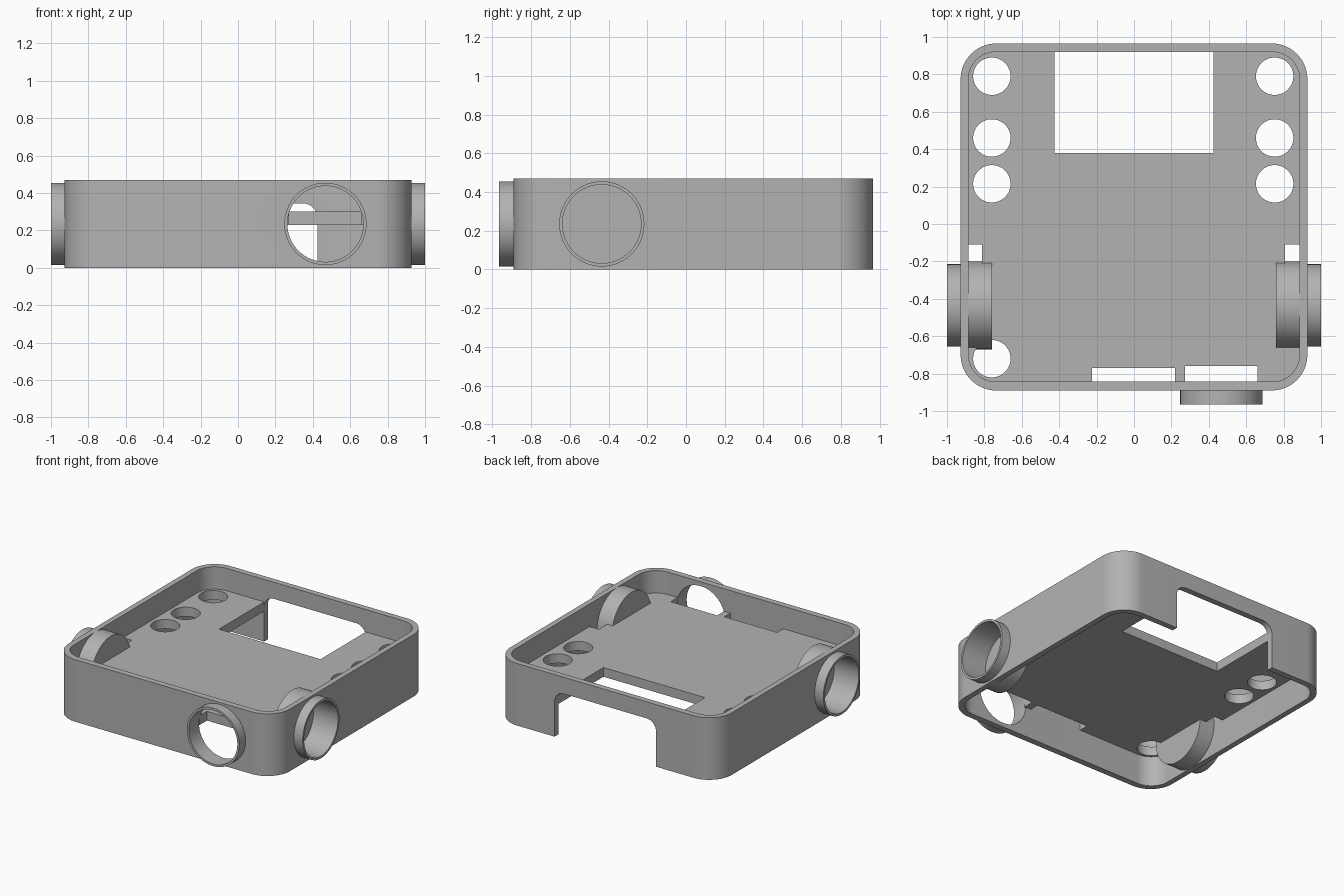
import bpy, bmesh, math
from mathutils import Matrix, Vector

if "Cube" in bpy.data.objects:
    bpy.data.objects.remove(bpy.data.objects["Cube"])

grey = bpy.data.materials.new("plain grey")
grey.use_nodes = True
grey.diffuse_color = (0.45, 0.45, 0.45, 1)
grey.node_tree.nodes["Principled BSDF"].inputs["Base Color"].default_value = grey.diffuse_color


def add_object(name, bm):
    bmesh.ops.recalc_face_normals(bm, faces=bm.faces)
    mesh = bpy.data.meshes.new(name)
    bm.to_mesh(mesh)
    bm.free()
    mesh.materials.append(grey)
    obj = bpy.data.objects.new(name, mesh)
    bpy.context.collection.objects.link(obj)
    return obj


def rounded_prism(name, x0, x1, y0, y1, z0, z1, radius, steps=16):
    """Upright prism over a rectangle with rounded corners."""
    bm = bmesh.new()
    corners = [(x1, y1, -1, -1), (x0, y1, 1, -1), (x0, y0, 1, 1), (x1, y0, -1, 1)]
    ring = []
    for i, (cx, cy, sx, sy) in enumerate(corners):
        for k in range(steps + 1):
            a = (i + k / steps) * math.pi / 2
            ring.append(bm.verts.new((cx + radius * (sx + math.cos(a)),
                                      cy + radius * (sy + math.sin(a)), z0)))
    face = bm.faces.new(ring)
    top = bmesh.ops.extrude_face_region(bm, geom=[face])["geom"]
    bmesh.ops.translate(bm, vec=(0, 0, z1 - z0),
                        verts=[v for v in top if isinstance(v, bmesh.types.BMVert)])
    return add_object(name, bm)


def box(name, x0, x1, y0, y1, z0, z1):
    bm = bmesh.new()
    bmesh.ops.create_cube(bm, size=1)
    bmesh.ops.scale(bm, vec=(x1 - x0, y1 - y0, z1 - z0), verts=bm.verts)
    bmesh.ops.translate(bm, vec=((x0 + x1) / 2, (y0 + y1) / 2, (z0 + z1) / 2), verts=bm.verts)
    return add_object(name, bm)


def cylinder(name, start, end, radius, sides=64):
    a, b = Vector(start), Vector(end)
    turn = (b - a).to_track_quat("Z", "Y").to_matrix().to_4x4()
    bm = bmesh.new()
    bmesh.ops.create_cone(bm, cap_ends=True, segments=sides, radius1=radius, radius2=radius,
                          depth=(b - a).length,
                          matrix=Matrix.Translation((a + b) / 2) @ turn)
    return add_object(name, bm)


def cut(target, *cutters):
    """Subtract each cutter from the target, then discard the cutter."""
    bpy.context.view_layer.objects.active = target
    for cutter in cutters:
        mod = target.modifiers.new("cut", "BOOLEAN")
        mod.operation, mod.solver, mod.object = "DIFFERENCE", "EXACT", cutter
        bpy.ops.object.modifier_apply(modifier=mod.name)
        bpy.data.objects.remove(cutter)


HEIGHT, MID = 0.47, 0.235
SIDE_Y, FRONT_X = -0.435, 0.467
BORE, COLLAR = 0.203, 0.22
parts = []

# Outer wall, open above and below
wall = rounded_prism("case_wall", -0.927, 0.927, -0.89, 0.965, 0, HEIGHT, 0.19)
cut(wall, rounded_prism("cutter", -0.885, 0.885, -0.843, 0.92, -0.1, 0.6, 0.145))

# Arched opening in the back wall
arch = rounded_prism("cutter", -0.425, 0.425, -0.345, 0.2, 0, 0.3, 0.08)
arch.data.transform(Matrix.Translation((0, 0.8, 0)) @ Matrix.Rotation(math.pi / 2, 4, "X")
                    @ Matrix.Scale(-1, 4, (0, 1, 0)) @ Matrix.Scale(-1, 4, (0, 0, 1)))
cut(wall, arch)

# Middle floor plate with its openings
floor = rounded_prism("floor_plate", -0.89, 0.89, -0.848, 0.925, 0.23, 0.30, 0.15)
cut(floor,
    box("cutter", -0.425, 0.425, 0.38, 1, 0, 0.5),
    box("cutter", -0.225, 0.218, -1, -0.77, 0, 0.5),
    box("cutter", 0.272, 0.66, -1, -0.76, 0, 0.5),
    box("cutter", -0.95, -0.813, -0.25, -0.11, 0, 0.5),
    box("cutter", 0.807, 0.95, -0.25, -0.11, 0, 0.5))
holes = [(x, y) for x in (-0.76, 0.752) for y in (0.79, 0.46, 0.215)] + [(-0.76, -0.72)]
for x, y in holes:
    cut(floor, cylinder("cutter", (x, y, 0), (x, y, 0.5), 0.1))

# Front port: collar and hole through the wall
front = (FRONT_X, -0.965, MID), (FRONT_X, -0.885, MID)
bore = (FRONT_X, -1.1, MID), (FRONT_X, -0.8, MID)
collar = cylinder("front_collar", *front, COLLAR)
cut(collar, cylinder("cutter", *bore, BORE))
cut(wall, cylinder("cutter", *bore, BORE))
parts += [wall, floor, collar]

# Side ports: outer collar and closed cup reaching inside
for side, s in (("left", 1), ("right", -1)):
    bore = (s * 0.795, SIDE_Y, MID), (s * 1.1, SIDE_Y, MID)
    collar = cylinder(side + "_collar", (s * 0.92, SIDE_Y, MID), (s, SIDE_Y, MID), COLLAR)
    cup = cylinder(side + "_cup", (s * 0.76, SIDE_Y, MID), (s * 0.89, SIDE_Y, MID), 0.2349)
    for part in (collar, cup, wall, floor):
        cut(part, cylinder("cutter", *bore, BORE))
    parts += [collar, cup]

# Smooth the curves, keep the edges sharp
bpy.ops.object.select_all(action="DESELECT")
for part in parts:
    part.select_set(True)
bpy.context.view_layer.objects.active = wall
bpy.ops.object.shade_smooth_by_angle(angle=math.radians(30))
